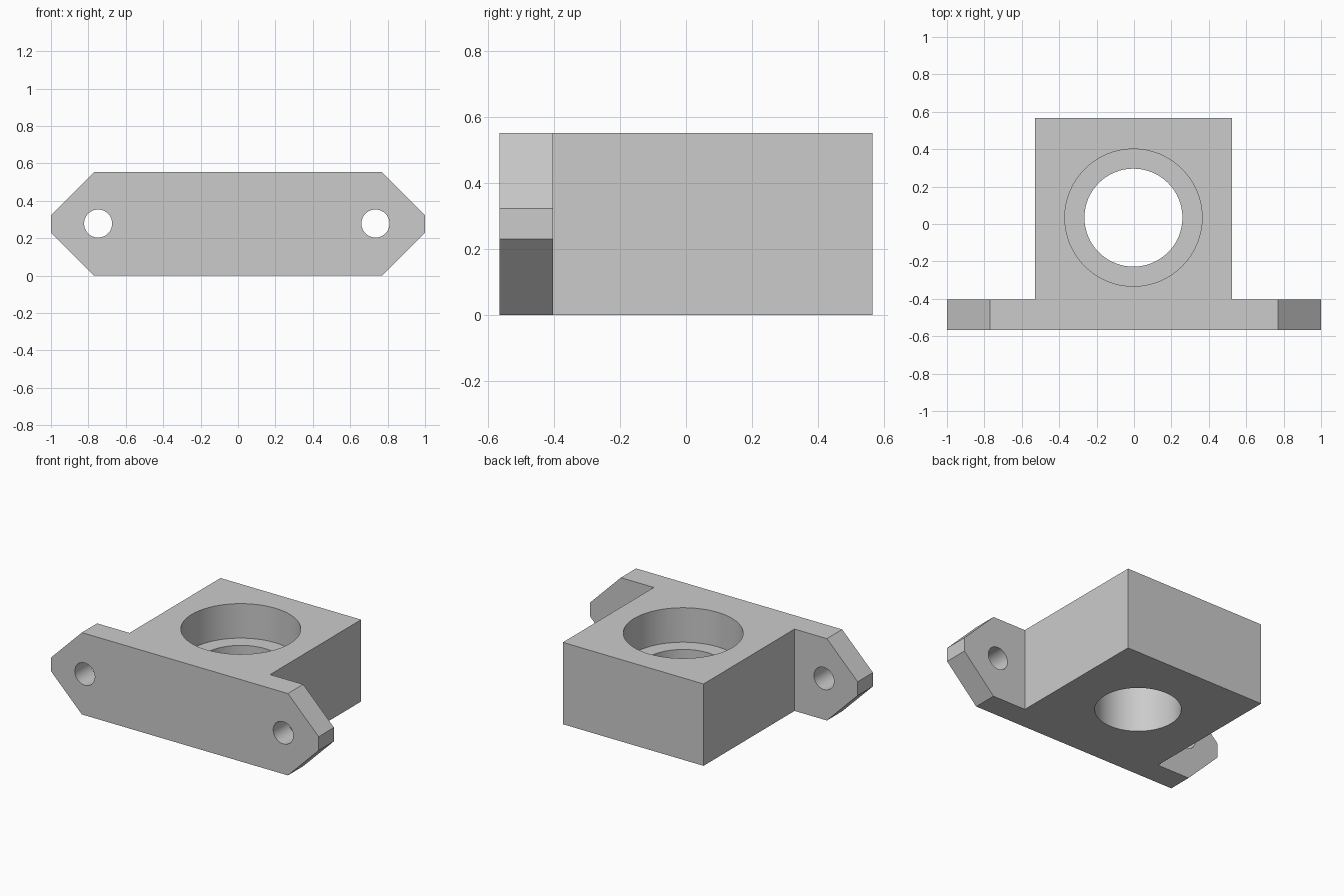
import bpy
import bmesh
import math
from mathutils import Matrix, Vector

default_cube = bpy.data.objects.get("Cube")
if default_cube:
    bpy.data.objects.remove(default_cube, do_unlink=True)

HEIGHT = 0.553
FRONT, PLATE_BACK, BACK = -0.567, -0.404, 0.567
BLOCK_L, BLOCK_R = -0.528, 0.523
BORE_X, BORE_Y = -0.003, 0.034

grey = bpy.data.materials.new("plain_grey")
grey.use_nodes = True
colour = (0.6, 0.6, 0.6, 1)
grey.diffuse_color = colour
grey.node_tree.nodes["Principled BSDF"].inputs["Base Color"].default_value = colour


def new_object(name, bm):
    bmesh.ops.recalc_face_normals(bm, faces=bm.faces)
    mesh = bpy.data.meshes.new(name)
    bm.to_mesh(mesh)
    bm.free()
    mesh.materials.append(grey)
    obj = bpy.data.objects.new(name, mesh)
    bpy.context.collection.objects.link(obj)
    return obj


def prism(name, points, direction):
    """Extrude a closed outline along a vector."""
    bm = bmesh.new()
    face = bm.faces.new([bm.verts.new(p) for p in points])
    result = bmesh.ops.extrude_face_region(bm, geom=[face], use_keep_orig=True)
    moved = [v for v in result["geom"] if isinstance(v, bmesh.types.BMVert)]
    bmesh.ops.translate(bm, verts=moved, vec=Vector(direction))
    return new_object(name, bm)


def cylinder(name, radius, depth, centre, along_y=False):
    turn = Matrix.Rotation(math.pi / 2 if along_y else 0, 4, "X")
    bm = bmesh.new()
    bmesh.ops.create_cone(bm, cap_ends=True, segments=64, radius1=radius,
                          radius2=radius, depth=depth,
                          matrix=Matrix.Translation(centre) @ turn)
    return new_object(name, bm)


def combine(target, cutter, operation):
    """Apply a boolean and discard the cutter."""
    bpy.context.view_layer.objects.active = target
    mod = target.modifiers.new("cut", "BOOLEAN")
    mod.operation = operation
    mod.solver = "EXACT"
    mod.object = cutter
    bpy.ops.object.modifier_apply(modifier=mod.name)
    bpy.data.objects.remove(cutter, do_unlink=True)


# T-shaped plan: flange plate plus block, oversized in height and width
plan = [(-1.1, FRONT), (1.1, FRONT), (1.1, PLATE_BACK), (BLOCK_R, PLATE_BACK),
        (BLOCK_R, BACK), (BLOCK_L, BACK), (BLOCK_L, PLATE_BACK), (-1.1, PLATE_BACK)]
body = prism("mounting_block", [(x, y, -0.1) for x, y in plan], (0, 0, 0.8))

# Front outline with chamfered ends trims the body to size
right_half = [(0.77, 0), (1, 0.23), (1, 0.323), (0.77, HEIGHT)]
outline = right_half + [(-x, z) for x, z in reversed(right_half)]
trim = prism("outline_trim", [(x, -0.8, z) for x, z in outline], (0, 1.6, 0))
combine(body, trim, "INTERSECT")

# Through bore and the wider counterbore above its ledge
combine(body, cylinder("bore", 0.262, 2, (BORE_X, BORE_Y, 0)), "DIFFERENCE")
combine(body, cylinder("counterbore", 0.367, 1, (BORE_X, BORE_Y, 0.82)), "DIFFERENCE")

# Bolt holes in the flange ends
for x in (-0.748, 0.735):
    hole = cylinder("bolt_hole", 0.075, 0.4, (x, FRONT + 0.08, HEIGHT / 2 + 0.002), True)
    combine(body, hole, "DIFFERENCE")

# Smooth bores, crisp edges
bpy.ops.object.select_all(action="DESELECT")
body.select_set(True)
bpy.context.view_layer.objects.active = body
bpy.ops.object.shade_smooth_by_angle(angle=math.radians(30))
